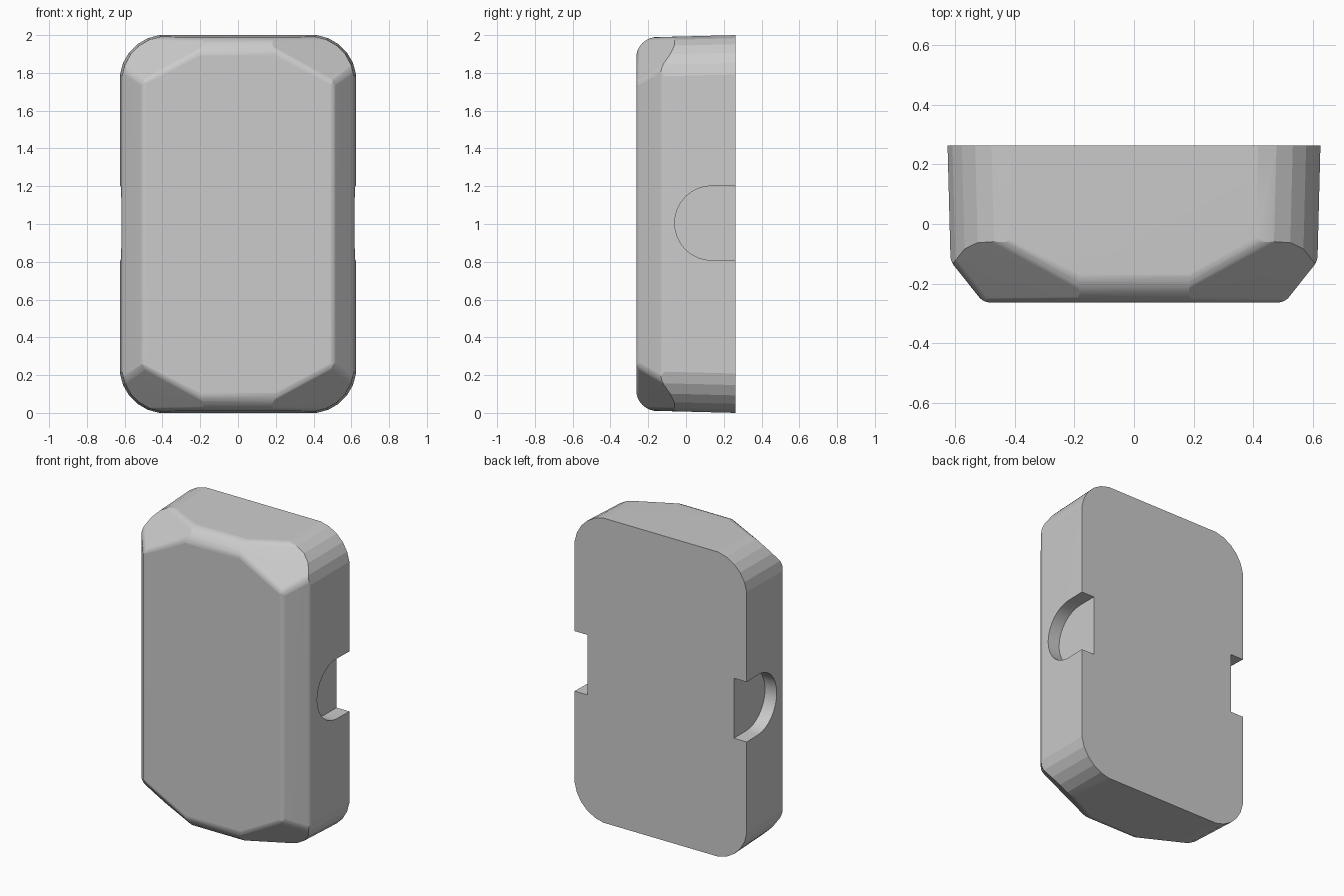
import bpy, bmesh, math
from mathutils import Vector

if "Cube" in bpy.data.objects:
    bpy.data.objects.remove(bpy.data.objects["Cube"])


def plane(normal, point):
    n = Vector(normal).normalized()
    return n, n.dot(Vector(point))


def cut(bm, n, d):
    """Slice away everything beyond a plane and cap the hole."""
    bmesh.ops.bisect_plane(bm, geom=bm.verts[:] + bm.edges[:] + bm.faces[:], dist=1e-5,
                           plane_co=n * d, plane_no=n, clear_outer=True)
    rim = [e for e in bm.edges if e.is_boundary]
    if rim:
        bmesh.ops.holes_fill(bm, edges=rim, sides=0)


def round_edge(bm, p1, p2, r, steps):
    """Round the edge between two planes with a fan of tangent cuts."""
    (n1, d1), (n2, d2) = p1, p2
    ang = n1.angle(n2)
    for i in range(1, steps):
        t = i / steps
        a = math.sin((1 - t) * ang) / math.sin(ang)
        b = math.sin(t * ang) / math.sin(ang)
        cut(bm, a * n1 + b * n2, a * (d1 - r) + b * (d2 - r) + r)


# body block, centred for now
HX, HY, HZ = 0.625, 0.263, 1.0
bm = bmesh.new()
bmesh.ops.create_cube(bm, size=2)
for v in bm.verts:
    v.co = (v.co.x * HX, v.co.y * HY, v.co.z * HZ)

front = plane((0, -1, 0), (0, -HY, 0))
sides = {s: plane((s * 0.388, -0.010, 0), (s * HX, HY, 0)) for s in (-1, 1)}
ends = {s: plane((0, -0.010, s * 0.388), (0, HY, s * HZ)) for s in (-1, 1)}
bevels = {s: plane((s * 0.138, -0.11, 0), (s * 0.615, -0.125, 0)) for s in (-1, 1)}
corners = {(s, t): plane((s * 0.099, -0.186, t * 0.185), (s * 0.35, -HY, t * 0.835))
           for s in (-1, 1) for t in (-1, 1)}

# drafted walls, side chamfers and slanted front corners
for group in (sides, ends, bevels, corners):
    for n, d in group.values():
        cut(bm, n, d)

# rounded outline and softened front edges
for (s, t), corner in corners.items():
    round_edge(bm, sides[s], ends[t], 0.24, 6)
    round_edge(bm, front, corner, 0.06, 5)
    round_edge(bm, bevels[s], corner, 0.08, 5)
    round_edge(bm, ends[t], corner, 0.08, 5)
for s in (-1, 1):
    round_edge(bm, front, ends[s], 0.11, 7)
    round_edge(bm, front, bevels[s], 0.05, 5)
    round_edge(bm, bevels[s], sides[s], 0.06, 4)

bmesh.ops.remove_doubles(bm, verts=bm.verts[:], dist=1e-4)
bmesh.ops.translate(bm, verts=bm.verts[:], vec=(0, 0, HZ))
bmesh.ops.recalc_face_normals(bm, faces=bm.faces[:])
mesh = bpy.data.meshes.new("body")
bm.to_mesh(mesh)
bm.free()
body = bpy.data.objects.new("body", mesh)
bpy.context.collection.objects.link(body)
bpy.context.view_layer.objects.active = body
body.select_set(True)


def notch_cutter(s):
    """Half-round slot open towards the back."""
    r, cy, cz = 0.197, 0.137, 1.005
    profile = [(0.4, cz + r)]
    for i in range(17):
        a = math.pi / 2 + math.pi * i / 16
        profile.append((cy + r * math.cos(a), cz + r * math.sin(a)))
    profile.append((0.4, cz - r))
    b = bmesh.new()
    face = b.faces.new([b.verts.new((s * 0.532, y, z)) for y, z in profile])
    ext = bmesh.ops.extrude_face_region(b, geom=[face], use_keep_orig=True)
    bmesh.ops.translate(b, vec=(s * 0.3, 0, 0),
                        verts=[g for g in ext["geom"] if isinstance(g, bmesh.types.BMVert)])
    bmesh.ops.recalc_face_normals(b, faces=b.faces[:])
    m = bpy.data.meshes.new("notch_cutter")
    b.to_mesh(m)
    b.free()
    ob = bpy.data.objects.new("notch_cutter", m)
    ob.hide_render = True
    bpy.context.collection.objects.link(ob)
    return ob


# side notches
for s in (-1, 1):
    cutter = notch_cutter(s)
    mod = body.modifiers.new("notch", 'BOOLEAN')
    mod.operation, mod.solver, mod.object = 'DIFFERENCE', 'EXACT', cutter
    bpy.ops.object.modifier_apply(modifier=mod.name)
    bpy.data.objects.remove(cutter)

# smooth front bevels, faceted outline
bpy.ops.object.shade_smooth_by_angle(angle=math.radians(14))
wn = body.modifiers.new("weighted_normals", 'WEIGHTED_NORMAL')
wn.keep_sharp = True
